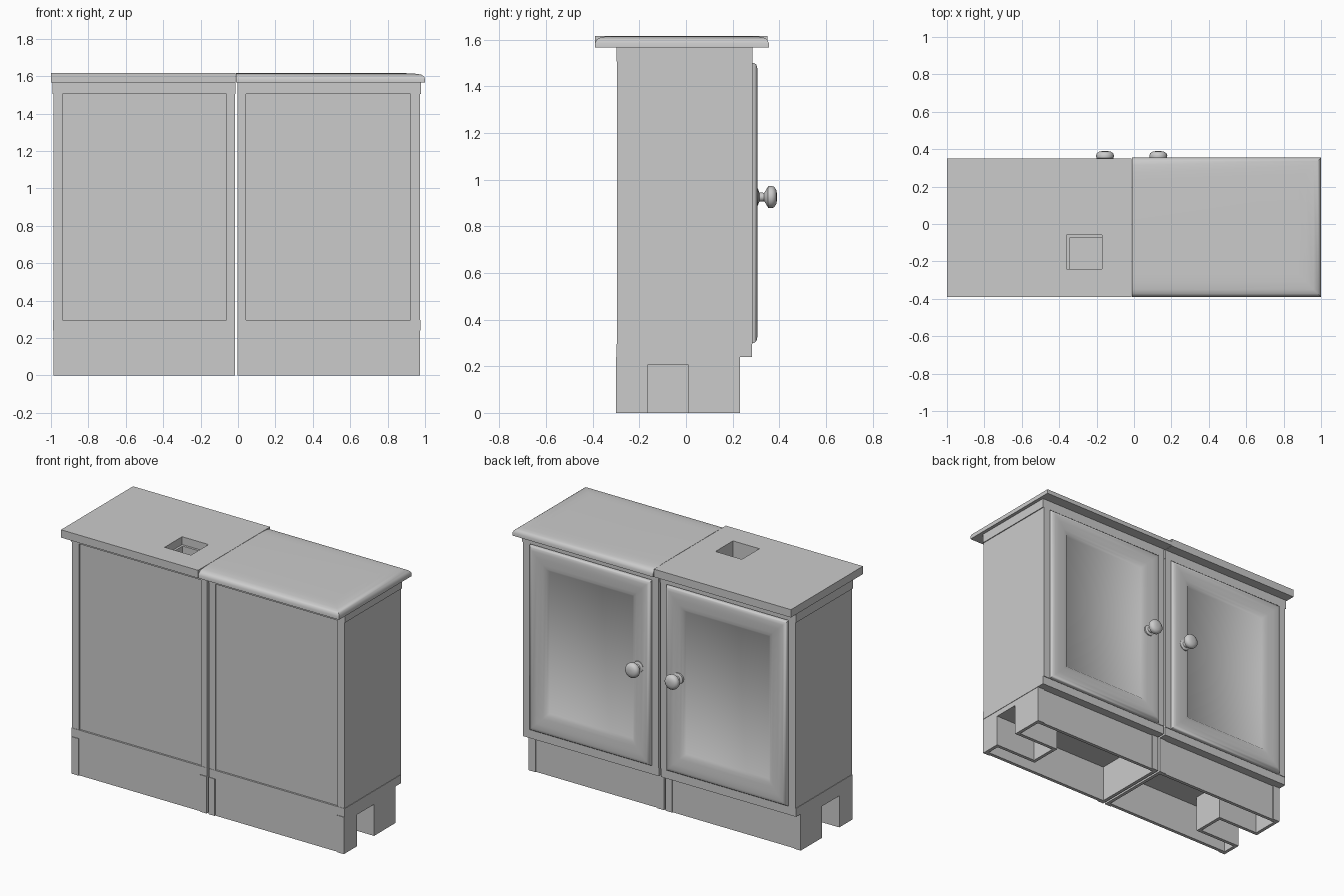
import bpy, bmesh, math
from mathutils import Vector

if "Cube" in bpy.data.objects:
    bpy.data.objects.remove(bpy.data.objects["Cube"])

paint = bpy.data.materials.new("plain_grey")
paint.use_nodes = True
paint.diffuse_color = (0.6, 0.6, 0.6, 1)
bsdf = next(n for n in paint.node_tree.nodes if n.type == "BSDF_PRINCIPLED")
bsdf.inputs["Base Color"].default_value = paint.diffuse_color


def finish(name, bm, smooth=None):
    bmesh.ops.recalc_face_normals(bm, faces=bm.faces)
    mesh = bpy.data.meshes.new(name)
    bm.to_mesh(mesh)
    bm.free()
    mesh.materials.append(paint)
    obj = bpy.data.objects.new(name, mesh)
    bpy.context.collection.objects.link(obj)
    if smooth:
        bpy.ops.object.select_all(action="DESELECT")
        obj.select_set(True)
        bpy.context.view_layer.objects.active = obj
        bpy.ops.object.shade_smooth_by_angle(angle=math.radians(smooth))
    return obj


def loft(name, rings, smooth=None):
    """Join matching closed rings of points and cap both ends."""
    bm = bmesh.new()
    loops = [[bm.verts.new(p) for p in ring] for ring in rings]
    n = len(loops[0])
    for a, b in zip(loops, loops[1:]):
        for i in range(n):
            j = (i + 1) % n
            bm.faces.new((a[i], a[j], b[j], b[i]))
    bm.faces.new(loops[0])
    bm.faces.new(loops[-1])
    return finish(name, bm, smooth)


def box(name, x, y, z):
    x = sorted(x)
    flat = lambda h: [(x[0], y[0], h), (x[1], y[0], h), (x[1], y[1], h), (x[0], y[1], h)]
    return loft(name, [flat(z[0]), flat(z[1])])


def cut(obj, cutter):
    mod = obj.modifiers.new("hole", "BOOLEAN")
    mod.operation = "DIFFERENCE"
    mod.solver = "EXACT"
    mod.object = cutter
    bpy.context.view_layer.objects.active = obj
    bpy.ops.object.modifier_apply(modifier=mod.name)


def door(name, x0, x1):
    # Rounded frame sloping down to a sunken panel
    profile = [(0, 0.272), (0, 0.292), (0.008, 0.302), (0.025, 0.306),
               (0.06, 0.305), (0.1, 0.3), (0.122, 0.297), (0.137, 0.283)]
    z0, z1 = 0.3, 1.5
    rings = [[(x0 + i, y, z0 + i), (x1 - i, y, z0 + i), (x1 - i, y, z1 - i), (x0 + i, y, z1 - i)]
             for i, y in profile]
    loft(name, rings, 50)


def knob(name, x, z):
    profile = [(0.036, 0.295), (0.036, 0.308), (0.02, 0.314), (0.018, 0.335), (0.032, 0.344),
               (0.046, 0.352), (0.048, 0.366), (0.044, 0.378), (0.03, 0.387), (0.012, 0.39)]
    steps = 24
    rings = [[(x + r * math.cos(math.tau * k / steps), y, z + r * math.sin(math.tau * k / steps))
              for k in range(steps)] for r, y in profile]
    loft(name, rings, 40)


def plinth(side, outer, inner):
    # Open shell with a boxed recess in its outer end
    s = 1 if outer > inner else -1
    w, top = 0.022, 0.24
    back, front = -0.295, 0.225
    n0, n1, lintel = -0.165, 0.01, 0.205
    end = outer - s * 0.3
    long = (outer, inner)
    box(side + "_plinth_rear_wall", long, (back, back + w), (0, top))
    box(side + "_plinth_door_wall", long, (front - w, front), (0, top))
    box(side + "_plinth_inner_wall", (inner, inner + s * w), (back + w, front - w), (0, top))
    box(side + "_plinth_end_a", (outer, outer - s * w), (back + w, n0), (0, top))
    box(side + "_plinth_end_b", (outer, outer - s * w), (n1, front - w), (0, top))
    box(side + "_recess_wall_a", (outer - s * w, end - s * w), (n0 - w, n0), (0, top))
    box(side + "_recess_wall_b", (outer - s * w, end - s * w), (n1, n1 + w), (0, top))
    box(side + "_recess_end", (end, end - s * w), (n0, n1), (0, top))
    box(side + "_recess_ceiling", (outer, end), (n0, n1), (lintel, top))
    # Corner strips
    for tag, a, b in (("outer", outer, outer - s * 0.05), ("inner", inner, inner + s * 0.045)):
        box(f"{side}_plinth_strip_rear_{tag}", (a, b), (back - 0.006, back), (0, top))
        box(f"{side}_plinth_strip_door_{tag}", (a, b), (front, front + 0.006), (0, top))


def cabinet(side, outer, inner):
    s = 1 if outer > inner else -1
    span = (outer, inner)
    core = box(side + "_carcass", span, (-0.285, 0.274), (0.295, 1.505))
    mould = box(side + "_top_rail", (outer + s * 0.006, inner - s * 0.002), (-0.297, 0.286), (1.505, 1.565))
    box(side + "_bottom_rail", (outer + s * 0.003, inner), (-0.297, 0.282), (0.24, 0.295))
    for tag, a, b in (("outer", outer, outer - s * 0.05), ("inner", inner, inner + s * 0.045)):
        box(f"{side}_rear_stile_{tag}", (a, b), (-0.295, -0.285), (0.295, 1.505))
        box(f"{side}_door_stile_{tag}", (a, b), (0.274, 0.286), (0.295, 1.505))
    edges = sorted((outer - s * 0.052, inner + s * 0.047))
    door(side + "_door", *edges)
    plinth(side, outer, inner)
    return core, mould


cabinet("left", 0.972, -0.002)
core, mould = cabinet("right", -0.987, -0.016)
knob("left_knob", 0.13, 0.925)
knob("right_knob", -0.155, 0.925)

# Rounded worktop on the left cabinet, square against the seam
edge = [(0, 1.565), (0, 1.585), (0.006, 1.598), (0.018, 1.607), (0.04, 1.612), (0.08, 1.615), (0.12, 1.616)]
loft("left_worktop",
     [[(-0.012, -0.39 + i, z), (1 - i, -0.39 + i, z), (1 - i, 0.355 - i, z), (-0.012, 0.355 - i, z)]
      for i, z in edge], 45)

# Flat worktop with a stepped square opening
slab = box("right_worktop", (-1, -0.014), (-0.39, 0.35), (1.565, 1.616))
wide = box("opening_cutter", (-0.36, -0.17), (-0.24, -0.06), (1.5649, 1.7))
deep = box("shaft_cutter", (-0.345, -0.17), (-0.24, -0.075), (1.38, 1.7))
cut(slab, wide)
cut(mould, deep)
cut(core, deep)
for helper in (wide, deep):
    bpy.data.objects.remove(helper)
